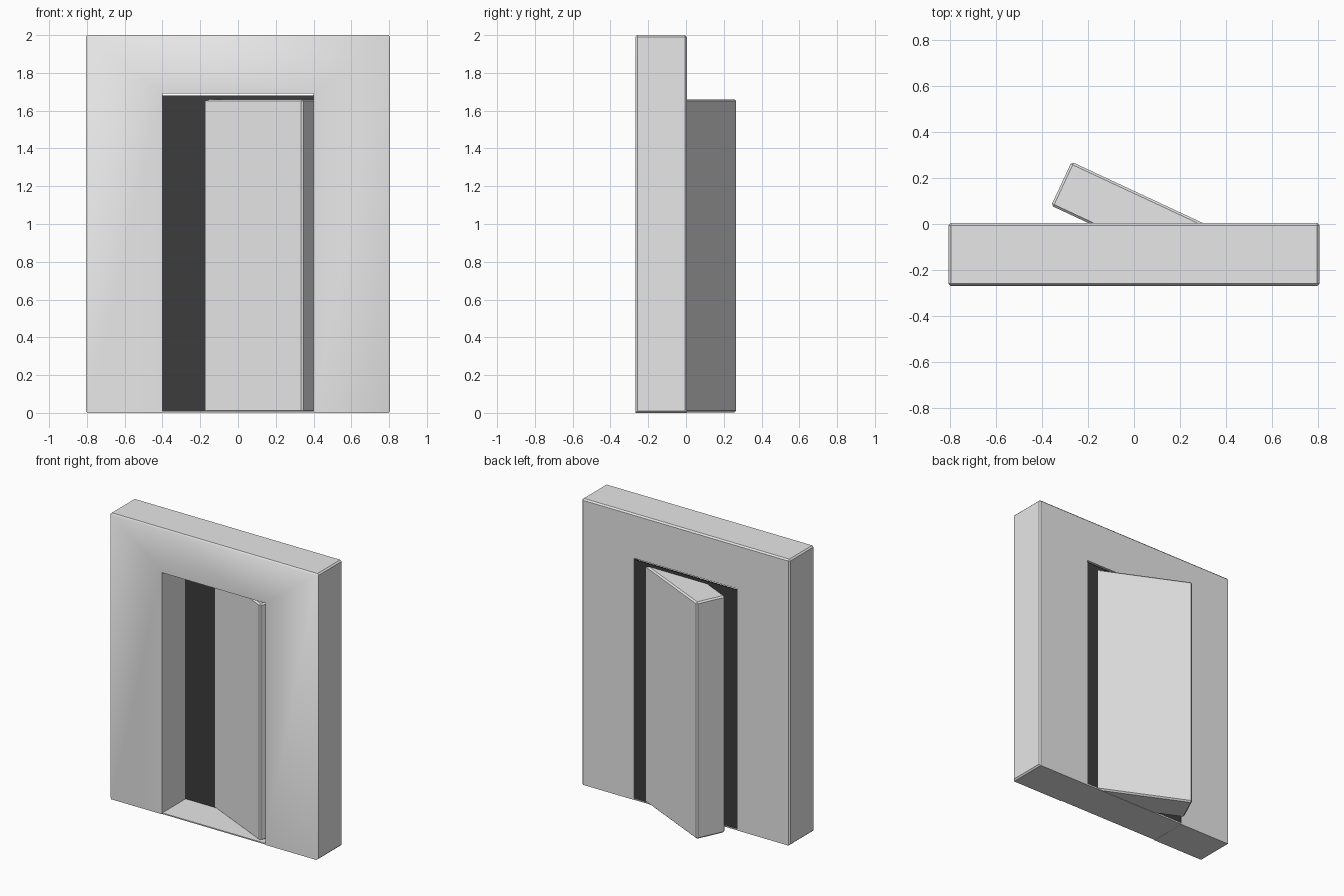
import bpy, bmesh, math
from mathutils import Matrix, Vector

if "Cube" in bpy.data.objects:
    bpy.data.objects.remove(bpy.data.objects["Cube"])


def material(name, value):
    m = bpy.data.materials.new(name)
    m.diffuse_color = (value, value, value, 1)
    m.use_nodes = True
    m.node_tree.nodes["Principled BSDF"].inputs["Base Color"].default_value = m.diffuse_color
    return m


GREY = material("light_grey", 0.8)
DARK = material("near_black", 0.045)
HALF_W, FRONT, BACK, HEIGHT = 0.805, -0.268, 0.004, 2.0
OPEN_W, OPEN_H = 0.4, 1.69


def finish(bm, name, mat):
    bmesh.ops.recalc_face_normals(bm, faces=bm.faces)
    mesh = bpy.data.meshes.new(name)
    bm.to_mesh(mesh)
    bm.free()
    mesh.materials.append(mat)
    obj = bpy.data.objects.new(name, mesh)
    bpy.context.collection.objects.link(obj)
    return obj


def box(name, lo, hi, mat, bevel=0.0):
    lo, hi = Vector(lo), Vector(hi)
    bm = bmesh.new()
    bmesh.ops.create_cube(bm, size=1, matrix=Matrix.Translation((lo + hi) / 2)
                          @ Matrix.Diagonal((*(hi - lo), 1)))
    if bevel:
        bmesh.ops.bevel(bm, geom=list(bm.edges), offset=bevel, segments=1,
                        affect='EDGES')
    return finish(bm, name, mat)


# Surround: two posts and a lintel, mitred at the corners
bm = bmesh.new()
outer = [(-HALF_W, 0), (-HALF_W, HEIGHT), (HALF_W, HEIGHT), (HALF_W, 0)]
inner = [(-OPEN_W, 0), (-OPEN_W, OPEN_H), (OPEN_W, OPEN_H), (OPEN_W, 0)]
rows = [[bm.verts.new((x, y, z)) for x, z in ring]
        for y in (FRONT, BACK) for ring in (outer, inner)]
fo, fi, bo, bi = rows
for i in range(3):
    for a, b in ((fo, fi), (bo, bi), (fo, bo), (fi, bi)):
        bm.faces.new((a[i], a[i + 1], b[i + 1], b[i]))
for i in (0, 3):
    bm.faces.new((fo[i], fi[i], bi[i], bo[i]))
bmesh.ops.recalc_face_normals(bm, faces=bm.faces)
# Chamfer only the outside edges
rim = [e for e in bm.edges
       if len(e.link_faces) == 2 and e.calc_face_angle(0) > 0.5
       and all(abs(v.co.x) > OPEN_W + 0.1 for v in e.verts)]
bmesh.ops.bevel(bm, geom=rim, offset=0.01, segments=1, affect='EDGES')
bmesh.ops.recalc_face_normals(bm, faces=bm.faces)
# Soft shading across the front, flat elsewhere
for f in bm.faces:
    f.smooth = f.normal.y < -0.5
finish(bm, "door_surround", GREY)

# Threshold under the opening
box("threshold", (-OPEN_W, FRONT + 0.003, 0.001), (OPEN_W, BACK, 0.009), GREY)

# Dark panel closing the back of the opening
box("dark_doorway", (-OPEN_W, BACK - 0.012, 0.009),
    (OPEN_W, BACK - 0.004, 1.68), DARK)

# Door leaf, swung open through the dark panel
door = box("door_leaf", (-0.3875, -0.105, 0.003), (0.3875, 0.105, 1.66),
           GREY, 0.01)
door.location = (0.036, 0.011, 0)
door.rotation_euler.z = math.radians(-25)
